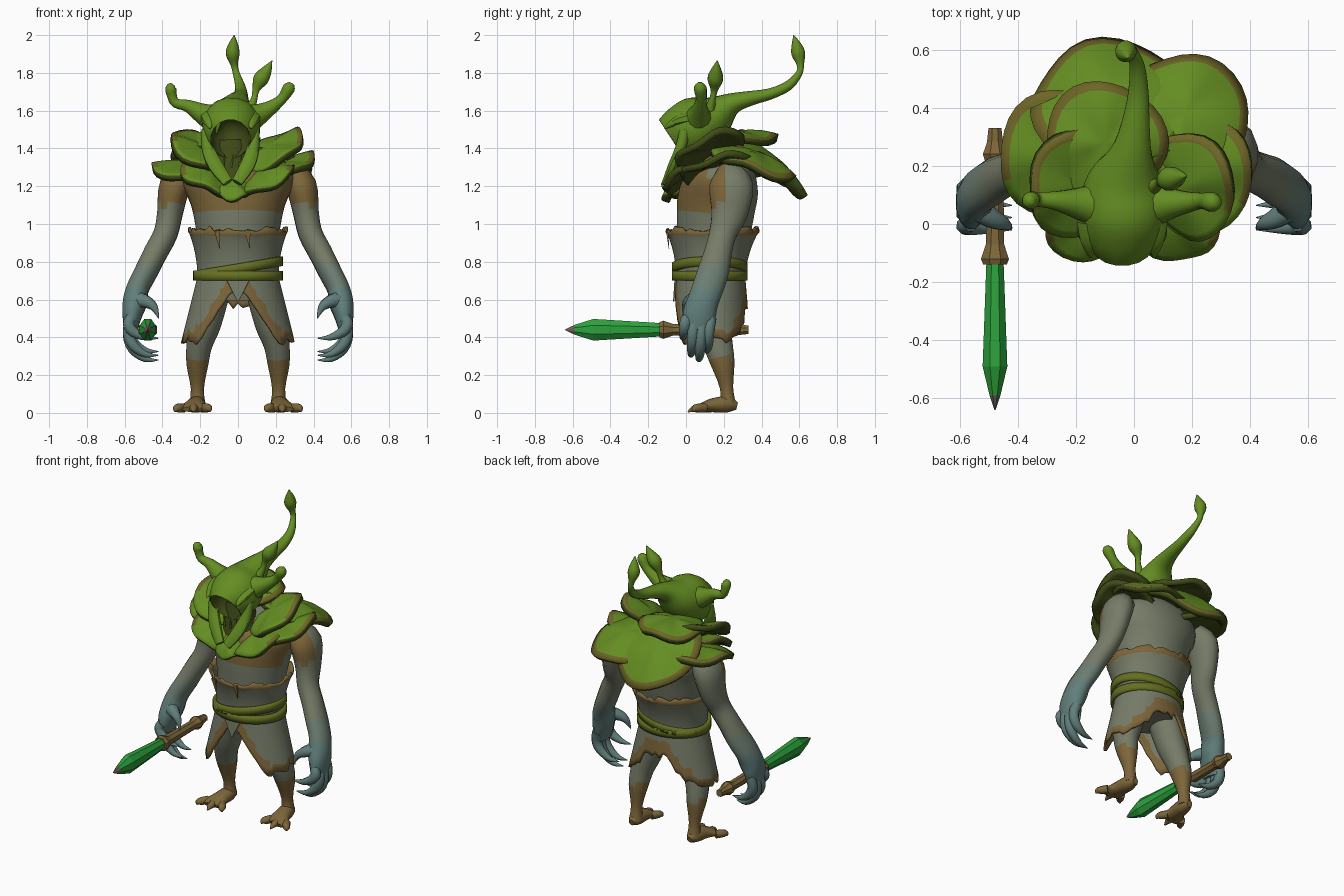
import bpy, bmesh, random
from math import sin, cos, pi, radians
from mathutils import Vector

random.seed(4)
cube = bpy.data.objects.get("Cube")
if cube:
    bpy.data.objects.remove(cube, do_unlink=True)


def material(name, *rgb):
    m = bpy.data.materials.new(name)
    m.use_nodes = True
    m.diffuse_color = (*rgb, 1)
    m.node_tree.nodes["Principled BSDF"].inputs["Base Color"].default_value = (*rgb, 1)
    return m


LEAF = material("leaf_green", .128, .268, .016)
EDGE = material("leaf_edge", .155, .13, .02)
UNDER = material("leaf_underside", .052, .072, .009)
SKIN = material("grey_skin", .18, .2, .138)
WRIST = material("blended_wrist", .15, .207, .168)
TEAL = material("teal_hand", .12, .21, .197)
HIDE = material("brown_hide", .205, .132, .042)
BELT = material("belt_olive", .13, .16, .015)
BLADE = material("blade_green", .025, .36, .045)
TIP = material("blade_tip", .15, .12, .1)


def finish(name, bm, mats, angle=40):
    me = bpy.data.meshes.new(name)
    bm.to_mesh(me)
    bm.free()
    for m in mats:
        me.materials.append(m)
    ob = bpy.data.objects.new(name, me)
    bpy.context.collection.objects.link(ob)
    if angle:
        bpy.ops.object.select_all(action='DESELECT')
        ob.select_set(True)
        bpy.context.view_layer.objects.active = ob
        bpy.ops.object.shade_smooth_by_angle(angle=radians(angle))
    return ob


def spline(pts, steps):
    # Smooth interpolation of centres and radii together
    p = [pts[0]] + pts + [pts[-1]]
    out = []
    for i in range(1, len(p) - 2):
        a, b, c, d = p[i - 1:i + 3]
        for k in range(steps):
            t = k / steps
            out.append([.5 * (2 * q + (r - o) * t + (2 * o - 5 * q + 4 * r - s) * t * t
                              + (3 * q - o - 3 * r + s) * t ** 3)
                        for o, q, r, s in zip(a, b, c, d)])
    return out + [pts[-1]]


def tube(name, pts, mats, rule=None, sides=12, steps=3, side=1, ref=(1, 0, 0),
         caps=(True, True), angle=50):
    # Swept elliptical tube: points are x, y, z, radius[, second radius]
    pts = [(p[0] * side, p[1], p[2], p[3], p[-1]) for p in pts]
    pts = spline(pts, steps) if steps > 1 else pts
    bm = bmesh.new()
    rings = []
    for i, p in enumerate(pts):
        t = Vector(pts[min(i + 1, len(pts) - 1)][:3]) - Vector(pts[max(i - 1, 0)][:3])
        u = t.cross(Vector(ref)).normalized()
        s = u.cross(t).normalized()
        rings.append([bm.verts.new(Vector(p[:3]) + s * max(p[3], .002) * cos(a) + u * max(p[4], .002) * sin(a))
                      for a in [2 * pi * (k + .5) / sides for k in range(sides)]])
    for r0, r1 in zip(rings, rings[1:]):
        for k in range(sides):
            j = (k + 1) % sides
            bm.faces.new((r0[k], r0[j], r1[j], r1[k]))
    for flag, ring in zip(caps, (rings[0], rings[-1])):
        if flag:
            bm.faces.new(ring)
    bmesh.ops.recalc_face_normals(bm, faces=bm.faces)
    if rule:
        for f in bm.faces:
            f.material_index = rule(f.calc_center_median())
    return finish(name, bm, mats, angle)


def sheet(name, pos, mats, rule, cols=60, rows=8, thick=.014):
    # Cloth wrapped round the body; a = 0 at the front, v runs from first edge to last
    bm = bmesh.new()
    g = [[bm.verts.new(pos(2 * pi * c / cols, r / rows, c)) for c in range(cols)]
         for r in range(rows + 1)]
    for r in range(rows):
        for c in range(cols):
            d = (c + 1) % cols
            f = bm.faces.new((g[r][c], g[r][d], g[r + 1][d], g[r + 1][c]))
            f.material_index = rule(2 * pi * (c + .5) / cols, (r + .5) / rows)
    bmesh.ops.recalc_face_normals(bm, faces=bm.faces)
    ob = finish(name, bm, mats)
    mod = ob.modifiers.new("thickness", 'SOLIDIFY')
    mod.thickness = thick


def leaf(name, centre, normal, r, dome=.045, phase=0.0, n=30):
    # Domed round leaf with a partly withered border and a dark underside
    bm = bmesh.new()
    q = Vector(normal).to_track_quat('Z', 'Y')
    radii = (.3, .6, .86, 1)

    def at(f, a):
        w = r * f * (1 + .05 * f * sin(3 * a + phase))
        z = dome * (1 - 1.5 * f * f) + .014 * f * sin(4 * a + phase)
        return Vector(centre) + q @ Vector((w * cos(a), w * sin(a), z))
    mid = bm.verts.new(at(0, 0))
    g = [[bm.verts.new(at(f, 2 * pi * k / n)) for k in range(n)] for f in radii]
    for k in range(n):
        j = (k + 1) % n
        bm.faces.new((mid, g[0][k], g[0][j]))
        for i in range(3):
            f = bm.faces.new((g[i][k], g[i + 1][k], g[i + 1][j], g[i][j]))
            # Only the border pointing away from the chin is withered
            out = f.calc_center_median() - Vector(centre)
            f.material_index = int(i == 2 and out.y + .6 * abs(out.x) > 0)
    ob = finish(name, bm, [LEAF, EDGE, UNDER])
    mod = ob.modifiers.new("thickness", 'SOLIDIFY')
    mod.thickness, mod.material_offset, mod.material_offset_rim = .034, 2, 2


# Torso, brown over the chest
tube("torso", [(0, .13, .6, .16, .14), (0, .125, .8, .205, .17), (0, .145, .95, .22, .195),
               (0, .16, 1.1, .25, .21), (0, .175, 1.2, .29, .21), (0, .185, 1.29, .28, .175),
               (0, .17, 1.37, .14, .11)], [SKIN, HIDE],
     lambda c: int(c.y < .13 and c.z > 1.08), sides=24)


def arm_rule(c):
    if c.z < .78:
        return 3 if c.z < .66 else 2
    return int(c.z > 1.1 and c.y < .2)


# Limbs
for side, label in ((1, "left"), (-1, "right")):
    tube(label + "_arm", [(.27, .23, 1.28, .07), (.335, .24, 1.2, .085, .12), (.36, .23, 1.06, .07, .1),
                          (.383, .195, .95, .065, .075), (.435, .17, .85, .064, .075), (.485, .145, .75, .062, .085),
                          (.53, .115, .66, .06, .085), (.545, .09, .59, .066, .085),
                          (.56, .07, .52, .054, .09), (.568, .06, .44, .036, .075)],
         [SKIN, HIDE, WRIST, TEAL], arm_rule, side=side)
    for i, lift in enumerate((.1, .01, -.015, .03)):
        y = .005 + .042 * i
        tube(f"{label}_finger_{i + 1}", [(.565, y, .5, .032), (.58, y - .01, .42 + lift * .5, .032),
                                         (.555, y - .015, .35 + lift * .8, .03), (.49, y - .02, .3 + lift, .018),
                                         (.42, y - .025, .295 + lift, .002)],
             [TEAL], sides=8, side=side, ref=(0, 1, 0))
    tube(label + "_thumb", [(.545, .06, .6, .05), (.49, .02, .59, .036), (.445, 0, .56, .023),
                            (.42, -.015, .5, .002)], [TEAL], sides=8, side=side, ref=(0, 1, 0))
    tube(label + "_leg", [(.13, .13, .64, .09, .11), (.175, .145, .48, .09, .095), (.205, .17, .36, .07, .08),
                          (.215, .195, .26, .06, .065), (.215, .215, .13, .036, .036),
                          (.215, .222, .04, .045)], [SKIN, HIDE], lambda c: int(c.z < .29), side=side)
    tube(label + "_foot", [(.215, .27, .035, .02), (.217, .22, .045, .045, .044), (.225, .14, .04, .055, .038),
                           (.235, .08, .026, .075, .024), (.235, .06, .02, .06, .016)], [HIDE], side=side)
    for i, (x, y) in enumerate(((.155, .04), (.235, .01), (.325, .04))):
        tube(f"{label}_toe_{i + 1}", [(.235 + (x - .235) * .6, .1, .026, .026), (x, .05, .024, .022),
                                      (x + (x - .235) * .1, y, .006, .004)], [HIDE], sides=8, side=side)

# Ragged skirt with a split front
jag = [random.uniform(-.025, .025) for _ in range(60)]


def hem(a):
    a = min(a, 2 * pi - a) / pi
    stops = ((0, .66), (.05, .64), (.13, .55), (.26, .36), (.36, .4), (.6, .38), (.78, .42), (.88, .55), (1, .58))
    for (a0, z0), (a1, z1) in zip(stops, stops[1:]):
        if a <= a1 + 1e-6:
            return z0 + (z1 - z0) * (a - a0) / (a1 - a0)


def skirt_at(a, v, c):
    z = .76 + v * (hem(a) + jag[c] * (.3 if cos(a) > .6 else 1) - .76)
    k = (.76 - z) / .4
    return ((.205 + .1 * k) * sin(a), .13 - (.18 + .035 * k) * cos(a), z)


def skirt_rule(a, v):
    z = .76 + v * (hem(a) - .76)
    return int(z < hem(a) + (.1 if abs(cos(a)) > .6 else .065))


def wrap_at(a, v, c):
    k = v * v
    z = .72 + .25 * v + (jag[c] * .7 if v > .99 else 0)
    return ((.215 + .05 * k) * sin(a), .13 + .01 * v - (.185 + .065 * k) * cos(a), z)


sheet("skirt", skirt_at, [SKIN, HIDE], skirt_rule)
sheet("waist_wrap", wrap_at, [SKIN, HIDE], lambda a, v: int(v > .85))
for x in (-.11, .05):
    tube("wrap_thorn", [(x, -.1, .965, .022, .008), (x + .012, -.09, .87, .002)], [HIDE], sides=4, steps=1, angle=0)
tube("front_flap", [(0, -.055, .71, .09, .008), (0, -.065, .59, .005)], [SKIN], sides=4, steps=1, angle=0)

# Crossed belts
for name, mid, slope in (("lower_belt", .725, 0), ("crossing_belt", .765, .16)):
    sheet(name, lambda a, v, c: (.237 * sin(a), .125 - .2 * cos(a), mid + slope * .237 * sin(a) + .05 * (v - .5)),
          [BELT], lambda a, v: 0, rows=2, thick=.022)

# Layered leaf collar, side leaves cupped upwards, round a shadowed throat
LEAVES = (((-.08, .425, 1.34), (0, .6, .8), .275, .045), ((.17, .37, 1.34), (.1, .33, 1), .235, .045),
          ((.22, .17, 1.31), (-.36, -.22, 1), .2, .02), ((-.25, .24, 1.3), (.14, -.18, 1), .22, .03),
          ((-.14, .02, 1.26), (.35, -.35, .85), .17, .03), ((.13, .02, 1.265), (-.35, -.35, .85), .17, .03),
          ((-.1, .28, 1.46), (0, -.1, 1), .21, .035), ((.17, .13, 1.4), (-.48, -.36, .85), .195, .02),
          ((-.18, .14, 1.395), (.45, -.36, .85), .2, .02), ((-.03, -.045, 1.2), (0, -.5, .85), .105, .03))
for i, (c, nrm, r, dome) in enumerate(LEAVES):
    leaf(f"collar_leaf_{i + 1}", c, nrm, r, dome, phase=i * 1.3)
tube("throat_shadow", [(-.03, .08, 1.2, .15, .12), (-.035, .07, 1.3, .11, .09), (-.04, .08, 1.44, .1, .08)],
     [UNDER], sides=16)
for x in (-1, 1):
    tube("hood_lapel", [(-.04 + x * .13, -.005, 1.5, .025, .03), (-.04 + x * .12, -.03, 1.4, .035, .03),
                        (-.035 + x * .085, -.07, 1.31, .04, .026), (-.03 + x * .025, -.11, 1.22, .03, .018)],
         [LEAF], sides=8)

# Hood sweeping into a curled tail with a bud
tube("hood", [(-.04, -.075, 1.45, .105, .125), (-.04, -.02, 1.485, .145, .145), (-.035, .06, 1.525, .155, .155),
              (-.03, .15, 1.57, .13, .115), (-.01, .24, 1.635, .075, .06), (.005, .34, 1.665, .05, .04),
              (.015, .45, 1.69, .036, .03), (.01, .545, 1.735, .026, .026), (-.01, .6, 1.8, .018),
              (-.02, .605, 1.845, .02), (-.028, .595, 1.9, .037), (-.025, .585, 1.945, .028),
              (-.02, .57, 2, .002)], [LEAF], sides=16, caps=(False, True))
tube("hood_hollow", [(-.04, -.077, 1.45, .103, .123), (-.04, -.02, 1.485, .09, .1), (-.04, .03, 1.5, .03)],
     [UNDER], sides=16, caps=(False, True))
for x in (-.15, .07):
    tube("hood_brow", [(x, .01, 1.56, .05, .04), (x, -.06, 1.54, .035, .025), (x, -.115, 1.505, .004)],
         [LEAF], sides=8)
for x in (-.08, -.035, .01):
    tube("hood_strand", [(x, -.03, 1.3, .01), (x + .01, -.045, 1.37, .002)], [LEAF], sides=6)

# Horn-like shoots
tube("right_shoot", [(-.08, .06, 1.54, .1), (-.18, .07, 1.58, .06), (-.265, .08, 1.625, .034),
                     (-.33, .085, 1.64, .026), (-.35, .085, 1.68, .027), (-.355, .08, 1.72, .03),
                     (-.345, .08, 1.74, .012)], [LEAF], ref=(0, 1, 0))
tube("left_shoot", [(.02, .06, 1.54, .1), (.11, .07, 1.58, .06), (.18, .075, 1.62, .038),
                    (.235, .08, 1.665, .028), (.27, .075, 1.72, .034), (.285, .075, 1.745, .015)],
     [LEAF], ref=(0, 1, 0))
tube("bud_shoot", [(.05, .12, 1.58, .035), (.085, .14, 1.66, .018), (.095, .15, 1.71, .02),
                   (.12, .155, 1.765, .042), (.15, .16, 1.81, .03), (.18, .165, 1.865, .002)],
     [LEAF], ref=(0, 1, 0))

# Sword held in the right hand
SX, SZ = -.478, .44
tube("sword_blade", [(SX, -.13, SZ, .032, .038), (SX, -.49, SZ, .046, .062), (SX, -.59, SZ, .02, .028),
                     (SX, -.64, SZ, .002)], [BLADE, TIP], lambda c: int(c.y < -.6), sides=8, steps=1, angle=0)
tube("sword_grip", [(SX, -.14, SZ, .044), (SX, -.12, SZ, .052), (SX, -.07, SZ, .034), (SX, .2, SZ, .031),
                    (SX, .24, SZ, .045), (SX, .28, SZ, .03), (SX, .33, SZ, .024)],
     [HIDE], sides=8, steps=1, angle=0)
